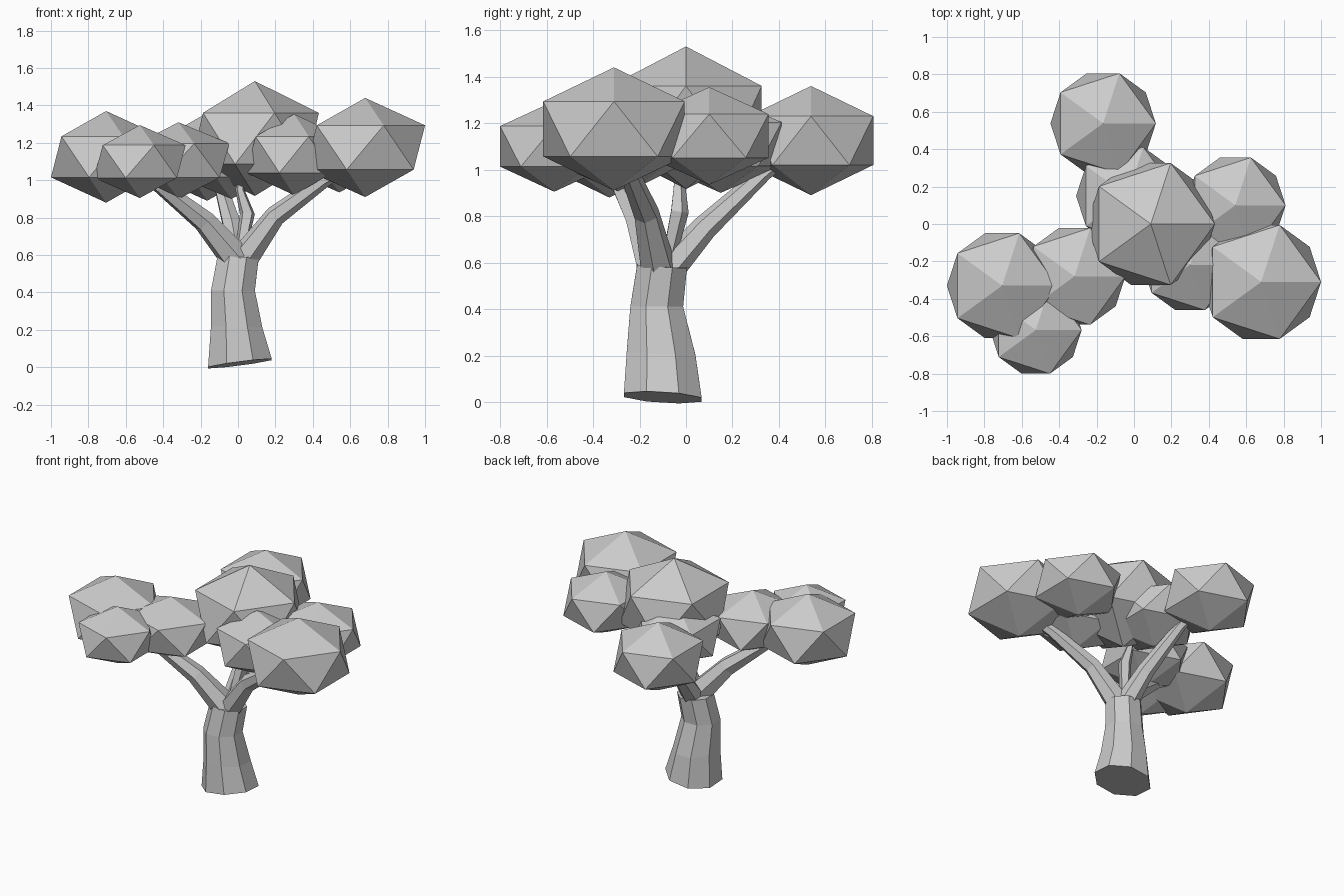
import bpy, bmesh, math
from mathutils import Vector

if "Cube" in bpy.data.objects:
    bpy.data.objects.remove(bpy.data.objects["Cube"])

grey = bpy.data.materials.new("plain grey")
grey.diffuse_color = (0.6, 0.6, 0.6, 1)
grey.use_nodes = True
grey.node_tree.nodes["Principled BSDF"].inputs["Base Color"].default_value = grey.diffuse_color


def finish(name, bm):
    bmesh.ops.recalc_face_normals(bm, faces=bm.faces)
    mesh = bpy.data.meshes.new(name)
    bm.to_mesh(mesh)
    bm.free()
    mesh.materials.append(grey)
    bpy.context.collection.objects.link(bpy.data.objects.new(name, mesh))


def loft(name, rings):
    """Skin rings of points and cap both ends."""
    bm = bmesh.new()
    loops = [[bm.verts.new(p) for p in ring] for ring in rings]
    n = len(loops[0])
    for a, b in zip(loops, loops[1:]):
        for i in range(n):
            j = (i + 1) % n
            bm.faces.new((a[i], a[j], b[j], b[i]))
    bm.faces.new(loops[0][::-1])
    bm.faces.new(loops[-1])
    finish(name, bm)


def branch(name, path, sides=6):
    """Tapered tube along (x, y, z, radius) points."""
    pts = [Vector(p[:3]) for p in path]
    rings = []
    for k, p in enumerate(pts):
        t = (pts[min(k + 1, len(pts) - 1)] - pts[max(k - 1, 0)]).normalized()
        u = t.cross(Vector((0.3, 1, 0.1))).normalized()
        if abs(t.y) > 0.6:
            u = t.cross(Vector((1, 0, 0.1))).normalized()
        v = t.cross(u)
        r = path[k][3]
        rings.append([p + r * (math.cos(a) * u + math.sin(a) * v)
                      for a in (math.tau * i / sides for i in range(sides))])
    loft(name, rings)


# Trunk: eight-sided rings (cx, cy, z, rx, ry, slope x, slope y)
trunk = [(0.01, -0.10, 0.02, 0.184, 0.181, 0.13, -0.06),
         (-0.007, -0.107, 0.21, 0.149, 0.16, -0.02, -0.06),
         (-0.027, -0.126, 0.41, 0.127, 0.123, 0.0, 0.0),
         (0.0, -0.103, 0.585, 0.119, 0.116, -0.04, -0.06)]
rings = []
for cx, cy, z, rx, ry, sx, sy in trunk:
    ring = []
    for i in range(8):
        a = math.tau * (i + 0.5) / 8
        dx, dy = rx * math.cos(a), ry * math.sin(a)
        ring.append((cx + dx, cy + dy, z + sx * dx + sy * dy))
    rings.append(ring)
loft("trunk", rings)

# Branches
branch("left_branch", [(-0.01, -0.13, 0.58, 0.085), (-0.18, -0.2, 0.78, 0.062),
                       (-0.42, -0.3, 0.97, 0.04), (-0.6, -0.33, 1.08, 0.03)])
branch("right_branch", [(0.03, -0.12, 0.58, 0.078), (0.2, -0.17, 0.81, 0.056),
                        (0.46, -0.25, 1.0, 0.04), (0.6, -0.3, 1.08, 0.03)])
branch("back_branch", [(0.0, -0.07, 0.58, 0.07), (-0.03, 0.08, 0.75, 0.055),
                       (-0.1, 0.34, 0.99, 0.035), (-0.14, 0.48, 1.08, 0.025)])
branch("middle_branch", [(0.01, -0.08, 0.6, 0.03), (0.05, -0.03, 0.82, 0.042),
                         (0.01, -0.03, 0.95, 0.025), (0.03, -0.02, 1.05, 0.02)], 5)

# Foliage: flattened icosahedra (x, y, z, radius, vertical radius)
foliage = {
    "crown_foliage": (0.09, 0.0, 1.223, 0.383, 0.307),
    "right_foliage": (0.68, -0.31, 1.175, 0.358, 0.265),
    "right_back_foliage": (0.542, 0.10, 1.145, 0.30, 0.21),
    "right_front_foliage": (0.30, -0.218, 1.137, 0.285, 0.217),
    "left_foliage": (-0.705, -0.33, 1.125, 0.33, 0.245),
    "left_front_foliage": (-0.525, -0.567, 1.10, 0.274, 0.195),
    "left_middle_foliage": (-0.318, -0.28, 1.105, 0.304, 0.205),
    "back_foliage": (-0.165, 0.538, 1.125, 0.315, 0.235),
    "back_middle_foliage": (-0.035, 0.15, 1.11, 0.307, 0.21),
}
for name, (x, y, z, r, rz) in foliage.items():
    bm = bmesh.new()
    bmesh.ops.create_icosphere(bm, subdivisions=1, radius=1)
    bmesh.ops.scale(bm, vec=(r, r, rz), verts=bm.verts)
    bmesh.ops.translate(bm, vec=(x, y, z), verts=bm.verts)
    finish(name, bm)
